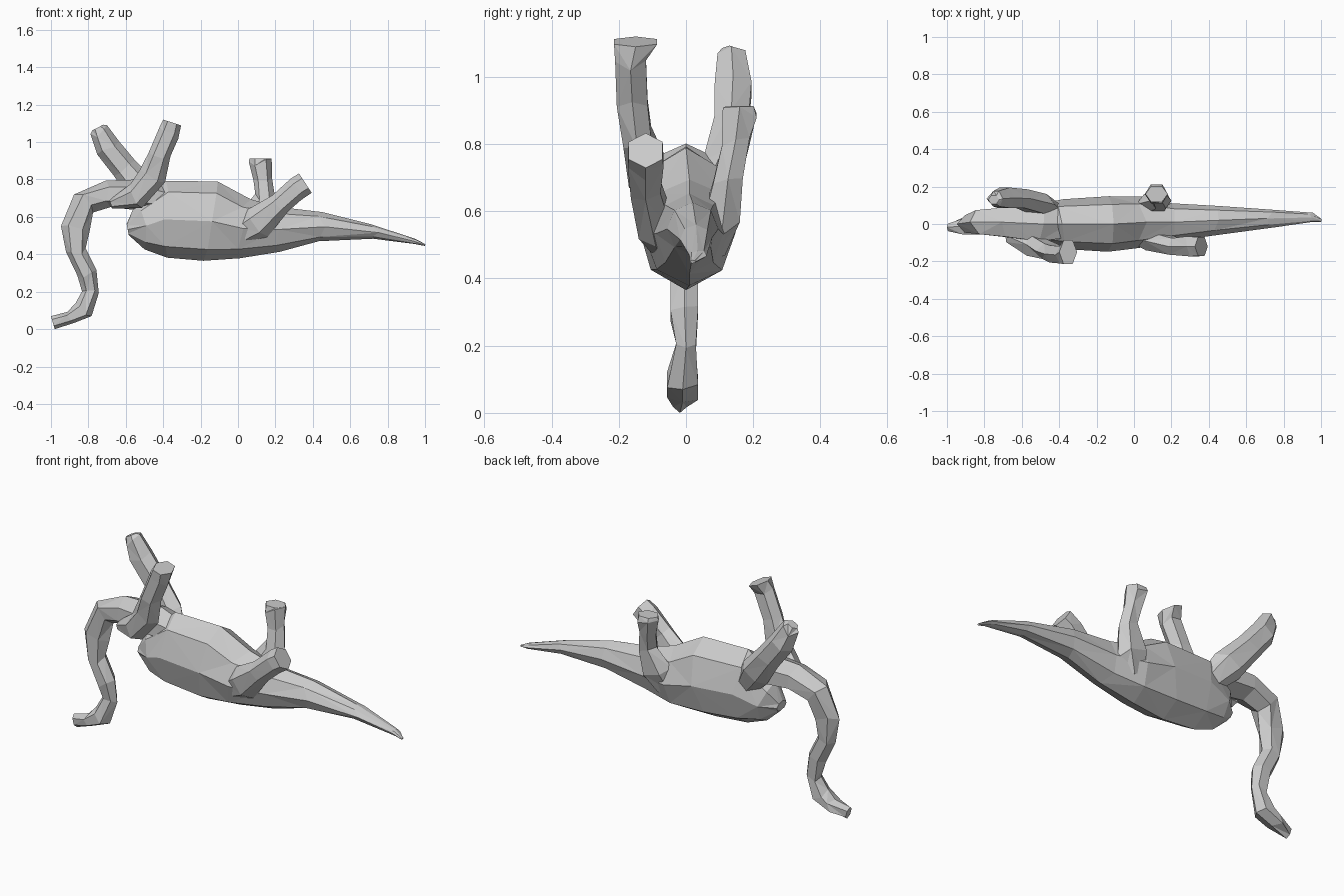
import bpy, bmesh, math, random
from mathutils import Vector

random.seed(4)


def loft(name, rings, sides=6, rough=0.006):
    """Faceted skin over rings (x, y, z, half width in the xz plane, half width in y)."""
    bm = bmesh.new()
    pts = [Vector(r[:3]) for r in rings]
    loops = []
    for i, r in enumerate(rings):
        t = pts[min(i + 1, len(pts) - 1)] - pts[max(i - 1, 0)]
        t.y = 0
        t.normalize()
        side = Vector((-t.z, 0, t.x))
        loop = []
        for k in range(sides):
            a = 2 * math.pi * k / sides
            # slide points along the limb so the facets look hand cut
            slide = random.uniform(-rough, rough) * 3 if 0 < i < len(rings) - 1 else 0
            loop.append(bm.verts.new(pts[i] + side * (math.cos(a) * r[3]) + t * slide
                                     + Vector((0, math.sin(a) * r[4] * 1.06, 0))))
        loops.append(loop)
    # alternate the diagonals for a faceted triangle pattern
    for i in range(len(loops) - 1):
        for k in range(sides):
            n = (k + 1) % sides
            a, b, c, d = loops[i][k], loops[i][n], loops[i + 1][n], loops[i + 1][k]
            tris = ((a, b, c), (a, c, d)) if (i + k) % 2 else ((a, b, d), (b, c, d))
            for tri in tris:
                bm.faces.new(tri)
    bm.faces.new(loops[0])
    bm.faces.new(loops[-1])
    bmesh.ops.recalc_face_normals(bm, faces=bm.faces[:])
    me = bpy.data.meshes.new(name)
    bm.to_mesh(me)
    bm.free()
    ob = bpy.data.objects.new(name, me)
    bpy.context.collection.objects.link(ob)
    return ob


# trunk and tail, chest to tip
loft("body_and_tail", [
    (-0.59, 0.00, 0.54, 0.03, 0.04),
    (-0.51, 0.00, 0.555, 0.12, 0.10),
    (-0.38, 0.00, 0.595, 0.205, 0.125),
    (-0.15, 0.00, 0.585, 0.215, 0.14),
    (0.03, 0.01, 0.545, 0.16, 0.13),
    (0.20, 0.01, 0.54, 0.12, 0.095),
    (0.45, 0.02, 0.555, 0.078, 0.072),
    (0.73, 0.03, 0.527, 0.037, 0.045),
    (0.95, 0.035, 0.475, 0.014, 0.024),
    (1.00, 0.02, 0.457, 0.005, 0.008)], 8, 0.008)

# neck arching over and down to the head
loft("neck_and_head", [
    (-0.36, 0.00, 0.70, 0.06, 0.08),
    (-0.50, 0.00, 0.725, 0.085, 0.10),
    (-0.70, 0.01, 0.73, 0.072, 0.085),
    (-0.815, 0.01, 0.69, 0.07, 0.07),
    (-0.867, 0.00, 0.56, 0.078, 0.05),
    (-0.865, -0.005, 0.42, 0.053, 0.045),
    (-0.805, -0.005, 0.30, 0.053, 0.045),
    (-0.79, 0.00, 0.20, 0.045, 0.032),
    (-0.835, -0.01, 0.10, 0.055, 0.05),
    (-0.90, -0.01, 0.068, 0.034, 0.05),
    (-0.99, -0.018, 0.042, 0.036, 0.022)], 6)

# front legs: near one raised, far one reaching forward
loft("front_leg_near", [
    (-0.68, -0.06, 0.675, 0.025, 0.04),
    (-0.55, -0.11, 0.715, 0.07, 0.065),
    (-0.455, -0.145, 0.83, 0.075, 0.045),
    (-0.42, -0.16, 0.94, 0.058, 0.05),
    (-0.372, -0.165, 1.05, 0.058, 0.05),
    (-0.352, -0.15, 1.112, 0.05, 0.07)])
loft("front_leg_far", [
    (-0.42, 0.06, 0.64, 0.06, 0.05),
    (-0.50, 0.105, 0.74, 0.085, 0.06),
    (-0.60, 0.135, 0.86, 0.07, 0.055),
    (-0.69, 0.14, 0.97, 0.068, 0.06),
    (-0.737, 0.135, 1.06, 0.05, 0.045),
    (-0.75, 0.13, 1.085, 0.033, 0.025)])

# hind legs with broad thighs
loft("hind_leg_near", [
    (0.02, -0.05, 0.52, 0.08, 0.06),
    (0.10, -0.09, 0.57, 0.09, 0.055),
    (0.22, -0.12, 0.675, 0.06, 0.048),
    (0.31, -0.12, 0.755, 0.062, 0.058),
    (0.36, -0.12, 0.788, 0.062, 0.055)])
loft("hind_leg_far", [
    (0.06, 0.07, 0.49, 0.07, 0.05),
    (0.10, 0.105, 0.58, 0.10, 0.06),
    (0.145, 0.125, 0.71, 0.055, 0.048),
    (0.132, 0.148, 0.81, 0.05, 0.045),
    (0.12, 0.16, 0.90, 0.062, 0.055),
    (0.12, 0.16, 0.92, 0.058, 0.045)])

# rest on the ground plane
obs = list(bpy.context.collection.objects)
low = min(v.co.z for o in obs for v in o.data.vertices)
for o in obs:
    o.location.z = -low
